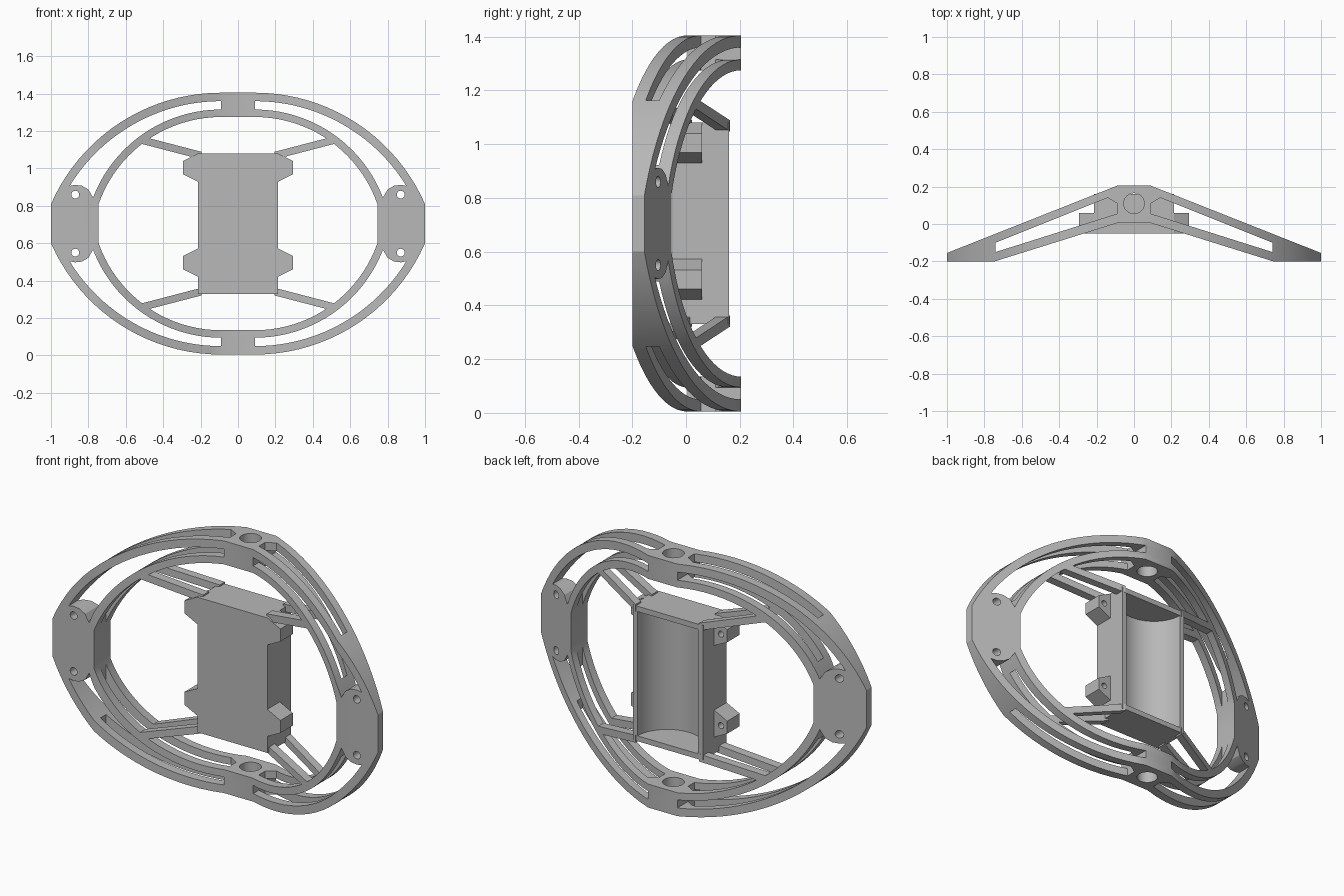
import bpy, bmesh, math

MID = 0.705          # height of the horizontal symmetry plane
SIGNS = [(1, 1), (-1, 1), (1, -1), (-1, -1)]

cube = bpy.data.objects.get("Cube")
if cube:
    bpy.data.objects.remove(cube, do_unlink=True)

grey = bpy.data.materials.new("matte grey")
grey.use_nodes = True
grey.diffuse_color = (0.48, 0.48, 0.48, 1)
grey.node_tree.nodes["Principled BSDF"].inputs["Base Color"].default_value = (0.48, 0.48, 0.48, 1)


def prism(name, pts, axis, lo, hi):
    """Extrude a 2D outline: axis 'y' takes (x, z) points, axis 'z' takes (x, y)."""
    place = (lambda p, t: (p[0], t, p[1])) if axis == 'y' else (lambda p, t: (p[0], p[1], t))
    bm = bmesh.new()
    a = [bm.verts.new(place(p, lo)) for p in pts]
    b = [bm.verts.new(place(p, hi)) for p in pts]
    bm.faces.new(a)
    bm.faces.new(b)
    for i in range(len(pts)):
        j = (i + 1) % len(pts)
        bm.faces.new((a[i], a[j], b[j], b[i]))
    bmesh.ops.recalc_face_normals(bm, faces=bm.faces)
    mesh = bpy.data.meshes.new(name)
    bm.to_mesh(mesh)
    bm.free()
    ob = bpy.data.objects.new(name, mesh)
    bpy.context.collection.objects.link(ob)
    return ob


def combine(ob, tool, mode='DIFFERENCE'):
    """Apply a boolean and discard the tool."""
    mod = ob.modifiers.new("bool", 'BOOLEAN')
    mod.operation, mod.object, mod.solver = mode, tool, 'EXACT'
    dg = bpy.context.evaluated_depsgraph_get()
    mesh = bpy.data.meshes.new_from_object(ob.evaluated_get(dg))
    ob.modifiers.clear()
    ob.data = mesh
    bpy.data.objects.remove(tool, do_unlink=True)


def circle(cx, cy, r, n=24):
    return [(cx + r * math.cos(k * math.tau / n), cy + r * math.sin(k * math.tau / n)) for k in range(n)]


def arc(top, r, end_x, n=20):
    """Quarter rim arc, level at x = 0.09, sweeping out to end_x."""
    last = math.asin((end_x - 0.09) / r)
    return [(0.09 + r * math.sin(last * k / n), top - r + r * math.cos(last * k / n)) for k in range(n + 1)]


def flip(pts, sx, sz):
    return [(sx * x, MID + sz * (z - MID)) for x, z in pts]


def oval(quarter):
    """Close a quarter outline into a full one."""
    return (flip(quarter, 1, 1) + flip(quarter, 1, -1)[::-1]
            + flip(quarter, -1, -1) + flip(quarter, -1, 1)[::-1])


def finish(ob):
    ob.data.materials.clear()
    ob.data.materials.append(grey)
    bpy.ops.object.select_all(action='DESELECT')
    ob.select_set(True)
    bpy.context.view_layer.objects.active = ob
    bpy.ops.object.shade_smooth_by_angle(angle=math.radians(25))


# Double oval rim: outer outline, central opening, four gaps between the rims
frame = prism("bent_frame", oval(arc(1.405, 0.993, 1.0)), 'y', -0.4, 0.4)
combine(frame, prism("opening", oval(arc(1.275, 0.694, 0.745)), 'y', -0.5, 0.5))
pad_edge = [(0.872, 0.912), (0.835, 0.908), (0.8, 0.888)]
gap = arc(1.36, 0.95, 0.9) + pad_edge + arc(1.315, 0.734, 0.775)[::-1]
strut = [(0.195, 1.048), (0.195, 1.089), (0.5, 1.168), (0.54, 1.138)]
for sx, sz in SIGNS:
    combine(frame, prism("gap", flip(gap, sx, sz), 'y', -0.5, 0.5))
    # Diagonal struts toward the tray
    combine(frame, prism("strut", flip(strut, sx, sz), 'y', -0.4, 0.4), 'UNION')

# Swept-back plan shape
half = [(0.09, 0.205), (1.0, -0.155), (1.0, -0.2), (0.745, -0.2), (0.09, 0.005)]
plan = half + [(-x, y) for x, y in half[::-1]]
combine(frame, prism("plan", plan, 'z', -0.2, 1.6), 'INTERSECT')

# Long slots splitting each wing into a front and a back bar
slot = [(0.09, 0.055), (0.09, 0.11), (0.14, 0.14), (0.74, -0.1), (0.74, -0.15)]
for s in (1, -1):
    combine(frame, prism("slot", [(s * x, y) for x, y in slot], 'z', -0.3, 1.7))

# Vertical bore and screw holes in the side pads
combine(frame, prism("bore", circle(0, 0.11, 0.055), 'z', -0.3, 1.7))
for sx, sz in SIGNS:
    hole = flip(circle(0.87, 0.86, 0.021), sx, sz)
    combine(frame, prism("screw_hole", hole, 'y', -0.5, 0.5))
finish(frame)

# Tray with a rounded trough open to the back
tray = prism("tray", [(-0.215, 0.33), (0.215, 0.33), (0.215, 1.08), (-0.215, 1.08)], 'y', -0.05, 0.16)
ear = [(0.2, 1.08), (0.215, 1.08), (0.295, 1.04), (0.295, 0.97), (0.215, 0.93), (0.2, 0.93)]
for s in (1, -1):
    for drop in (0, 0.508):
        # Mounting ears with blind holes
        shape = [(s * x, z - drop) for x, z in ear]
        combine(tray, prism("ear", shape, 'y', -0.05, 0.06), 'UNION')
        combine(tray, prism("ear_hole", circle(s * 0.257, 1.005 - drop, 0.017, 16), 'y', -0.02, 0.2))
combine(tray, prism("trough", circle(0, 0.165, 0.187, 64), 'z', 0.36, 1.05))
finish(tray)
